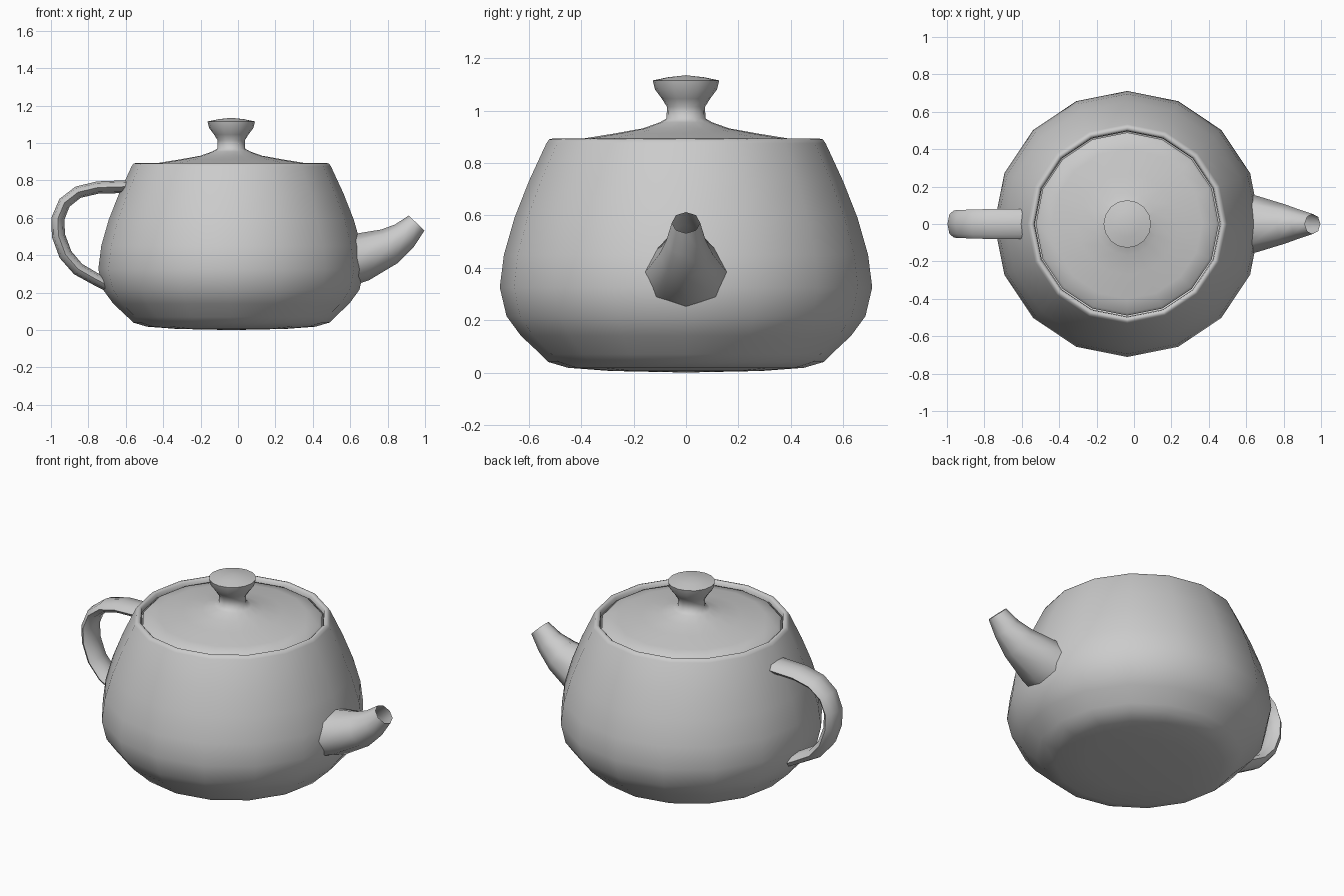
import bpy
from math import sin, cos, pi
from mathutils import Vector

if "Cube" in bpy.data.objects:
    bpy.data.objects.remove(bpy.data.objects["Cube"])

CX = -0.036  # axis of the round body


def loft(name, rings, closed=True):
    """Skin a list of vertex rings; rings collapsed to a point become poles."""
    verts, faces, n = [], [], len(rings[0])
    for ring in rings:
        verts += ring
    for i in range(len(rings) - 1):
        for j in range(n):
            k = (j + 1) % n
            faces.append((i * n + j, i * n + k, (i + 1) * n + k, (i + 1) * n + j))
    mesh = bpy.data.meshes.new(name)
    mesh.from_pydata(verts, [], faces)
    import bmesh
    bm = bmesh.new()
    bm.from_mesh(mesh)
    bmesh.ops.remove_doubles(bm, verts=bm.verts, dist=1e-5)
    bmesh.ops.recalc_face_normals(bm, faces=bm.faces)
    bm.to_mesh(mesh)
    bm.free()
    obj = bpy.data.objects.new(name, mesh)
    bpy.context.collection.objects.link(obj)
    bpy.ops.object.select_all(action='DESELECT')
    obj.select_set(True)
    bpy.context.view_layer.objects.active = obj
    bpy.ops.object.shade_smooth_by_angle(angle=1.1)
    return obj


def lathe(name, profile, n=16):
    return loft(name, [[(CX + r * cos(2 * pi * j / n), r * sin(2 * pi * j / n), z)
                        for j in range(n)] for r, z in profile])


def tube(name, sections, n=8):
    """Sections: centre x, z, half thickness, half width, in the xz plane."""
    rings = []
    for i, (x, z, h, w) in enumerate(sections):
        a, b = sections[max(i - 1, 0)], sections[min(i + 1, len(sections) - 1)]
        t = Vector((b[0] - a[0], 0, b[1] - a[1])).normalized()
        nrm = Vector((-t.z, 0, t.x))
        rings.append([Vector((x, 0, z)) + nrm * h * cos(2 * pi * j / n)
                      + Vector((0, w * sin(2 * pi * j / n), 0)) for j in range(n)])
    return loft(name, rings)


# Pot body with slightly bowed base and rolled rim
lathe("body", [(0, 0), (0.29, 0.006), (0.45, 0.018), (0.525, 0.04), (0.555, 0.07),
               (0.63, 0.14), (0.685, 0.215), (0.711, 0.325), (0.695, 0.45),
               (0.655, 0.59), (0.6, 0.73), (0.533, 0.875), (0.523, 0.89),
               (0.51, 0.893), (0.499, 0.885), (0.495, 0.862)])

# Lid and knob
lathe("lid", [(0.489, 0.862), (0.475, 0.877), (0.4, 0.892), (0.27, 0.913), (0.165, 0.932),
              (0.1, 0.955), (0.074, 0.97), (0.073, 1.015), (0.092, 1.045),
              (0.118, 1.08), (0.127, 1.115), (0.07, 1.127), (0, 1.135)])

# Looped handle
tube("handle", [(-0.59, 0.767, 0.034, 0.08), (-0.75, 0.762, 0.033, 0.08),
                (-0.855, 0.737, 0.033, 0.078), (-0.928, 0.68, 0.034, 0.075),
                (-0.963, 0.595, 0.035, 0.073), (-0.96, 0.505, 0.036, 0.073),
                (-0.922, 0.403, 0.036, 0.074), (-0.855, 0.326, 0.035, 0.075),
                (-0.76, 0.272, 0.033, 0.077), (-0.67, 0.225, 0.032, 0.08)])

# Open tapering spout
tube("spout", [(0.57, 0.368, 0.138, 0.172), (0.66, 0.39, 0.13, 0.15),
               (0.81, 0.448, 0.1, 0.104), (0.89, 0.505, 0.078, 0.075),
               (0.955, 0.572, 0.058, 0.054)])
